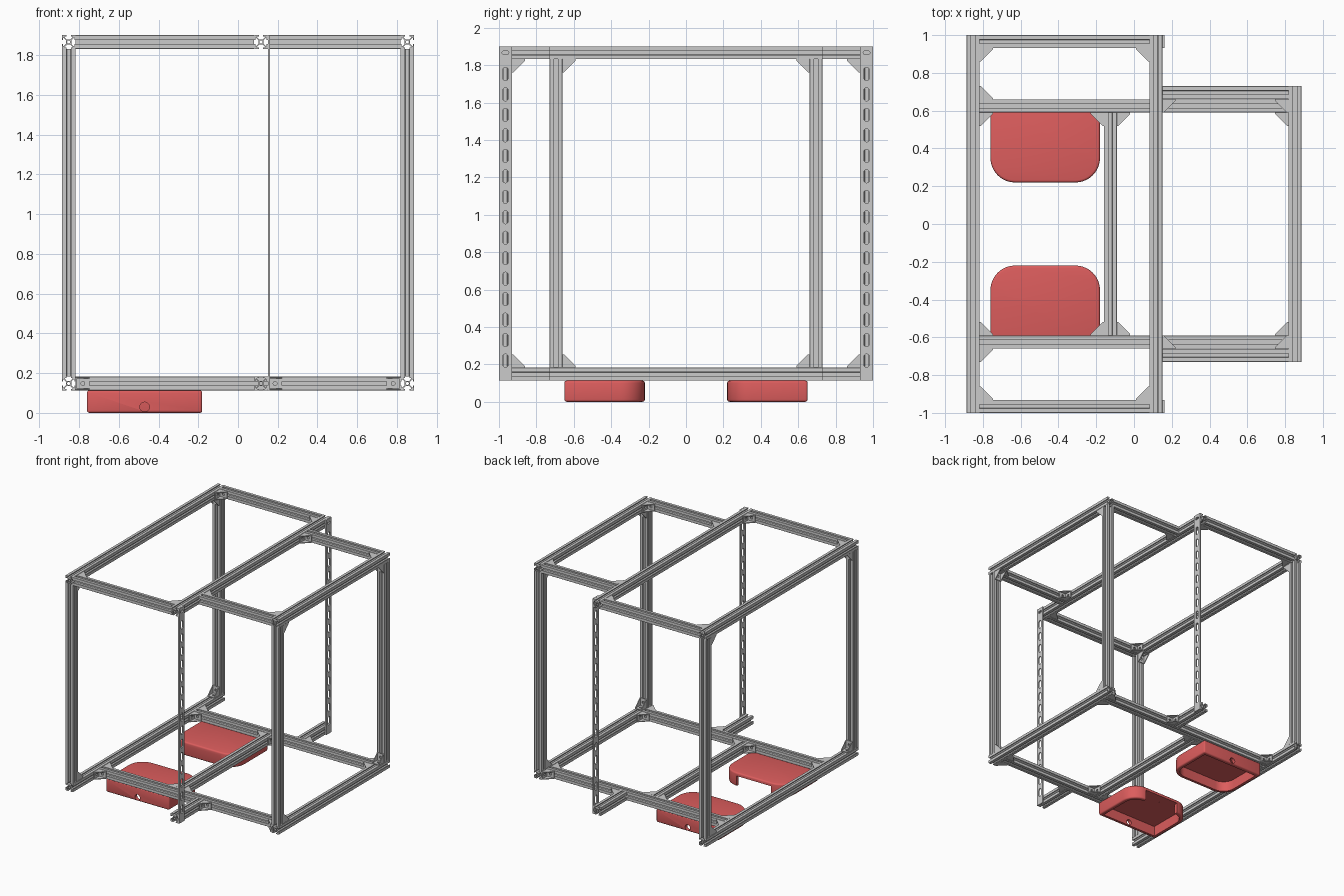
import bpy, bmesh
from math import sin, cos, pi
from mathutils import Vector, Matrix

if "Cube" in bpy.data.objects:
    bpy.data.objects.remove(bpy.data.objects["Cube"])

W = 0.069            # extrusion width
H = W / 2
XL, XM, XR = -0.852, 0.116, 0.852
ZB, ZT = 0.148, 1.866
X, Y, Z = Vector((1, 0, 0)), Vector((0, 1, 0)), Vector((0, 0, 1))


def frame(origin, u, v, w):
    m = Matrix((u, v, w)).transposed().to_4x4()
    m.translation = Vector(origin)
    return m


def prism(bm, loops, depth, mat):
    """Fill 2D loops (first outer, rest holes), extrude, place and add to bm."""
    t = bmesh.new()
    for loop in loops:
        vs = [t.verts.new((p[0], p[1], 0)) for p in loop]
        for i in range(len(vs)):
            t.edges.new((vs[i - 1], vs[i]))
    bmesh.ops.triangle_fill(t, use_beauty=True, edges=t.edges[:], normal=(0, 0, 1))
    r = bmesh.ops.extrude_face_region(t, geom=t.faces[:], use_keep_orig=True)
    moved = [g for g in r["geom"] if isinstance(g, bmesh.types.BMVert)]
    bmesh.ops.translate(t, verts=moved, vec=(0, 0, depth))
    t.transform(mat)
    bmesh.ops.recalc_face_normals(t, faces=t.faces[:])
    me = bpy.data.meshes.new("tmp")
    t.to_mesh(me)
    t.free()
    bm.from_mesh(me)
    bpy.data.meshes.remove(me)


def finish(bm, name):
    me = bpy.data.meshes.new(name)
    bm.to_mesh(me)
    bm.free()
    ob = bpy.data.objects.new(name, me)
    bpy.context.collection.objects.link(ob)
    return ob


def circle(cx, cy, r, n=16):
    return [(cx + r * cos(2 * pi * i / n), cy + r * sin(2 * pi * i / n)) for i in range(n)]


def slot(cx, cy, w, h):
    """Stadium outline, upright if h > w."""
    r = min(w, h) / 2
    dx, dy = max(w / 2 - r, 0), max(h / 2 - r, 0)
    pts = []
    for i in range(18):
        a = 2 * pi * (i + 0.5) / 18
        pts.append((cx + r * cos(a) + (dx if cos(a) > 0 else -dx),
                    cy + r * sin(a) + (dy if sin(a) > 0 else -dy)))
    return pts


# T-slot cross-section: one side, turned four times
side = [(9.6, 10), (3.1, 10), (3.1, 8.2), (5.6, 8.2), (5.6, 6.8), (2.8, 3.9),
        (-2.8, 3.9), (-5.6, 6.8), (-5.6, 8.2), (-3.1, 8.2), (-3.1, 10), (-9.6, 10)]
profile = []
for k in range(4):
    c, s = round(cos(k * pi / 2)), round(sin(k * pi / 2))
    profile += [((x * c - y * s) * W / 20, (x * s + y * c) * W / 20) for x, y in side]
core = circle(0, 0, 2.3 * W / 20)


def beam(name, axis, a, b, p):
    """Extrusion along axis from a to b; p gives the other coordinates."""
    u, v, w = {"x": (Y, Z, X), "y": (Z, X, Y), "z": (X, Y, Z)}[axis]
    bm = bmesh.new()
    prism(bm, [profile, core], b - a, frame(Vector(p) + w * a, u, v, w))
    finish(bm, name)


def bracket(name, p, a, b):
    """Corner bracket at inner corner p with legs along a and b."""
    L, t, w = 0.07, 0.007, 0.062
    c = a.cross(b)
    p = Vector(p)
    bm = bmesh.new()
    plate = [(0, -w / 2), (L, -w / 2), (L, w / 2), (0, w / 2)]
    prism(bm, [plate, circle(L * 0.52, 0, 0.010)], t, frame(p, a, c, b))
    prism(bm, [plate, circle(L * 0.52, 0, 0.010)], t, frame(p, b, c, a))
    cheek = [(0, 0), (L, 0), (L, 0.008), (0.008, L), (0, L)]
    for off in (-w / 2, w / 2 - 0.006):
        prism(bm, [cheek], 0.006, frame(p + c * off, a, b, c))
    finish(bm, name)


# Long beams running front to back
beam("left_top_beam", "y", -1, 1, (XL, 0, ZT))
beam("left_bottom_beam", "y", -1, 1, (XL, 0, ZB))
beam("middle_top_beam", "y", -1, 1, (XM, 0, ZT))
beam("right_top_beam", "y", -0.73, 0.73, (XR, 0, ZT))
beam("right_bottom_beam", "y", -0.73, 0.73, (XR, 0, ZB))
beam("inner_bottom_beam", "y", -0.59, 0.59, (-0.125, 0, ZB))

for s, tag in ((-1, "front"), (1, "back")):
    # Cross beams, stubs and posts
    beam(tag + "_top_cross_beam", "x", XL + H, XM - H, (0, s * (1 - H), ZT))
    beam(tag + "_right_top_cross_beam", "x", XM + H, XR - H, (0, s * 0.695, ZT))
    beam(tag + "_bottom_cross_beam", "x", XL + H, XR - H, (0, s * 0.625, ZB))
    lo, hi = sorted((s * 0.66, s * 1.0))
    beam(tag + "_bottom_stub", "y", lo, hi, (XM, 0, ZB))
    beam(tag + "_left_post", "z", ZB + H, ZT - H, (XL, s * (1 - H), 0))
    beam(tag + "_right_post", "z", ZB + H, ZT - H, (XR, s * 0.695, 0))

    # Corner brackets lying flat
    i, o = -s * Y, s * Y
    flat = [(XL + H, 1 - W, ZT, X, i), (XM - H, 1 - W, ZT, -X, i),
            (XM + H, 0.66, ZT, X, i), (XR - H, 0.66, ZT, -X, i),
            (XL + H, 0.66, ZB, X, o), (XL + H, 0.59, ZB, X, i),
            (-0.125 - H, 0.59, ZB, -X, i), (-0.125 + H, 0.59, ZB, X, i),
            (XM + H, 0.66, ZB, X, o), (XR - H, 0.66, ZB, -X, o),
            (XR - H, 0.59, ZB, -X, i)]
    for x, y, z, a, b in flat:
        bracket(tag + "_flat_bracket", (x, s * y, z), a, b)
    # Corner brackets on the posts
    for x, y in ((XL, 1 - W), (XR, 0.66)):
        bracket(tag + "_post_bracket", (x, s * y, ZB + H), i, Z)
        bracket(tag + "_post_bracket", (x, s * y, ZT - H), i, -Z)

    # Slotted upright strip
    bm = bmesh.new()
    z0, z1 = ZB - H, ZT + H
    loops = [[(-H, z0), (H, z0), (H, z1), (-H, z1)]]
    loops += [slot(0, 0.22 + 0.1095 * k, 0.03, 0.07) for k in range(15)]
    loops.append(slot(0, ZT, 0.036, 0.02))
    prism(bm, loops, 0.010, frame((XM + H, s * (1 - H), 0), Y, Z, X))
    finish(bm, tag + "_slotted_strip")

# Red feet
red = bpy.data.materials.new("red")
red.diffuse_color = (0.72, 0.11, 0.11, 1)
red.use_nodes = True
red.node_tree.nodes["Principled BSDF"].inputs["Base Color"].default_value = red.diffuse_color


def foot_outline(s, inset, r):
    """Plan outline with the two inner corners rounded."""
    x0, x1, y0, y1 = -0.76 + inset, -0.18 - inset, 0.22 + inset, 0.65 - inset
    pts = [(x1, s * y1), (x0, s * y1)]
    for cx, start in ((x0 + r, pi), (x1 - r, 1.5 * pi)):
        for k in range(11):
            a = start + k * pi / 20
            pts.append((cx + r * cos(a), s * (y0 + r + r * sin(a))))
    return pts


for s, tag in ((-1, "front"), (1, "back")):
    bm = bmesh.new()
    prism(bm, [foot_outline(s, 0, 0.13)], 0.113, Matrix())
    bmesh.ops.dissolve_limit(bm, angle_limit=0.01, verts=bm.verts[:], edges=bm.edges[:])
    foot = finish(bm, tag + "_foot")
    foot.data.materials.append(red)
    bev = foot.modifiers.new("bevel", "BEVEL")
    bev.width, bev.segments, bev.limit_method, bev.angle_limit = 0.012, 3, "ANGLE", 0.7
    # Cutters: hollow, inner archway, round hole in the outer wall
    cuts = [([foot_outline(s, 0.03, 0.10)], 0.12, frame((0, 0, -0.035), X, Y, Z)),
            ([[(-0.63, -0.05), (-0.31, -0.05), (-0.31, 0.0852), (-0.63, 0.0852)]], 0.12,
             frame((0, s * 0.18, 0), X, Z, s * Y)),
            ([circle(-0.47, 0.03, 0.024, 24)], 0.1, frame((0, s * 0.6, 0), X, Z, s * Y))]
    cutters = []
    for loops, d, m in cuts:
        bm = bmesh.new()
        prism(bm, loops, d, m)
        cut = finish(bm, "cutter")
        cut.hide_render = True
        mod = foot.modifiers.new("cut", "BOOLEAN")
        mod.operation, mod.solver, mod.object = "DIFFERENCE", "EXACT", cut
        cutters.append(cut)
    bpy.context.view_layer.update()
    dg = bpy.context.evaluated_depsgraph_get()
    me = bpy.data.meshes.new_from_object(foot.evaluated_get(dg))
    foot.modifiers.clear()
    foot.data = me
    for cut in cutters:
        bpy.data.objects.remove(cut)
    bpy.ops.object.select_all(action="DESELECT")
    foot.select_set(True)
    bpy.context.view_layer.objects.active = foot
    bpy.ops.object.shade_smooth_by_angle(angle=0.6)
